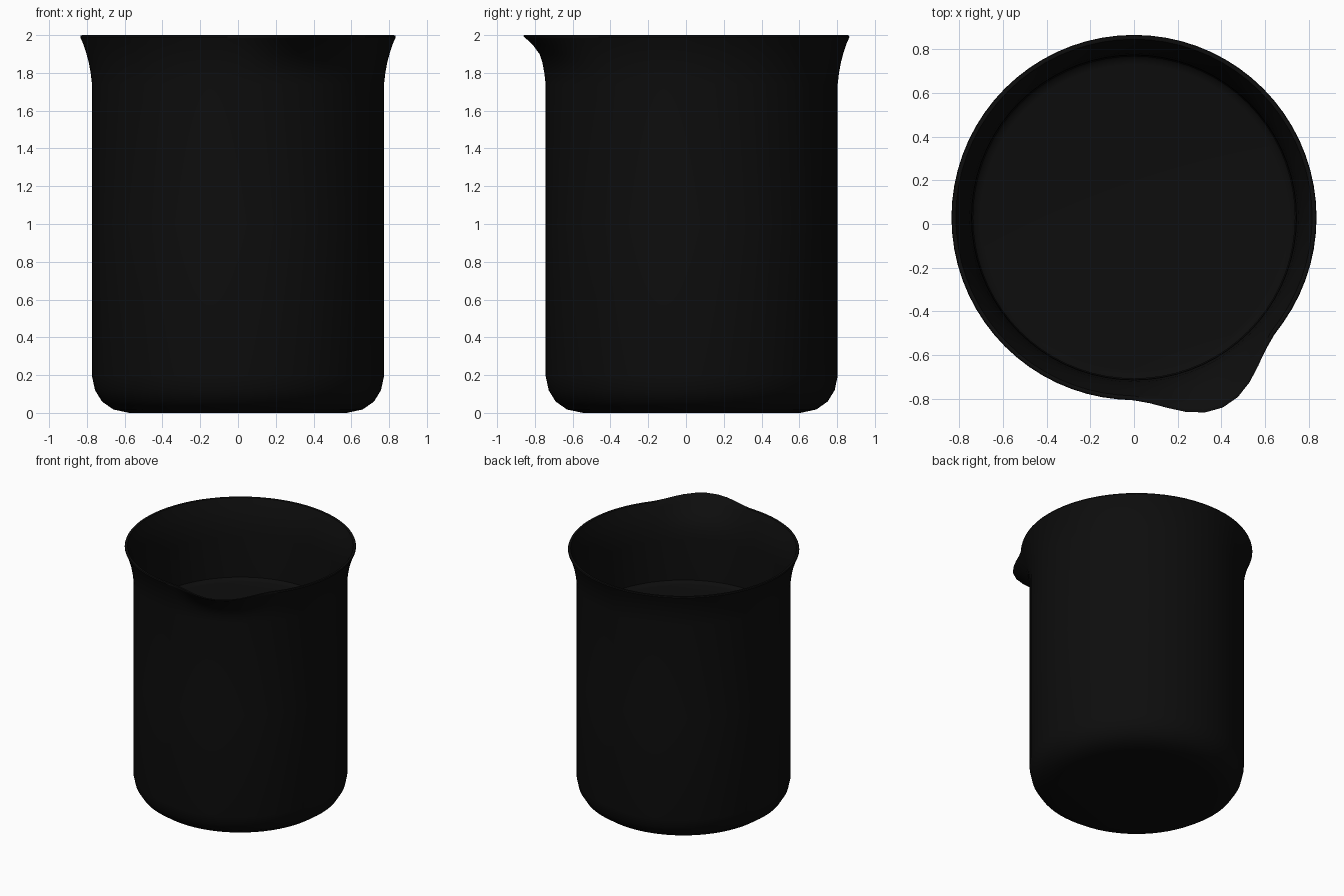
import bpy, bmesh, math

if "Cube" in bpy.data.objects:
    bpy.data.objects.remove(bpy.data.objects["Cube"])

SEG = 72
CY = 0.03                      # axis of the vessel, shifted back to make room for the spout
SPOUT = math.radians(-65)      # direction of the pouring spout
HALF = math.radians(27)
SPOUT_OUT = 0.13


def black(name):
    mat = bpy.data.materials.new(name)
    mat.diffuse_color = (0.004, 0.004, 0.004, 1)
    mat.use_nodes = True
    mat.node_tree.nodes["Principled BSDF"].inputs["Base Color"].default_value = mat.diffuse_color
    return mat


def spout_push(angle, z):
    d = abs((angle - SPOUT + math.pi) % (2 * math.pi) - math.pi)
    if d > HALF or z < 1.78:
        return 0
    return SPOUT_OUT * math.cos(math.pi / 2 * d / HALF) ** 2 * ((z - 1.78) / 0.22) ** 2


def lathe(name, profile, spout=False):
    """Revolve an (r, z) profile; both ends are capped with a flat face."""
    bm = bmesh.new()
    rings = []
    for r, z in profile:
        ring = []
        for i in range(SEG):
            a = 2 * math.pi * i / SEG
            rr = r + (spout_push(a, z) if spout else 0)
            ring.append(bm.verts.new((rr * math.cos(a), CY + rr * math.sin(a), z)))
        rings.append(ring)
    for lo, hi in zip(rings, rings[1:]):
        for i in range(SEG):
            j = (i + 1) % SEG
            bm.faces.new((lo[i], lo[j], hi[j], hi[i]))
    bm.faces.new(rings[0][::-1])
    bm.faces.new(rings[-1])
    bmesh.ops.recalc_face_normals(bm, faces=bm.faces)
    me = bpy.data.meshes.new(name)
    bm.to_mesh(me)
    bm.free()
    ob = bpy.data.objects.new(name, me)
    bpy.context.collection.objects.link(ob)
    me.materials.append(black(name + "_black"))
    bpy.ops.object.select_all(action='DESELECT')
    ob.select_set(True)
    bpy.context.view_layer.objects.active = ob
    bpy.ops.object.shade_smooth_by_angle(angle=math.radians(40))
    return ob


# Glass beaker: outside from the base up, over the rolled lip, then down the inside
outer = [(0.575, 0.0), (0.66, 0.018), (0.72, 0.06), (0.757, 0.12), (0.773, 0.195),
         (0.773, 1.0), (0.773, 1.74), (0.78, 1.80), (0.79, 1.855), (0.802, 1.90),
         (0.818, 1.95), (0.832, 1.982)]
lip = [(0.835, 1.99), (0.832, 1.998), (0.824, 2.0), (0.815, 1.997)]
inner = [(0.80, 1.96), (0.78, 1.91), (0.765, 1.86), (0.752, 1.80), (0.743, 1.72),
         (0.741, 1.0), (0.741, 0.2), (0.725, 0.13), (0.69, 0.08), (0.64, 0.048),
         (0.57, 0.035)]
lathe("beaker_glass", outer + lip + inner, spout=True)

# Liquid filling the beaker, with a slight meniscus at the wall
liquid = [(0.56, 0.04), (0.64, 0.055), (0.69, 0.09), (0.72, 0.14), (0.738, 0.21),
          (0.738, 1.40), (0.725, 1.385), (0.70, 1.38)]
lathe("liquid", liquid)
